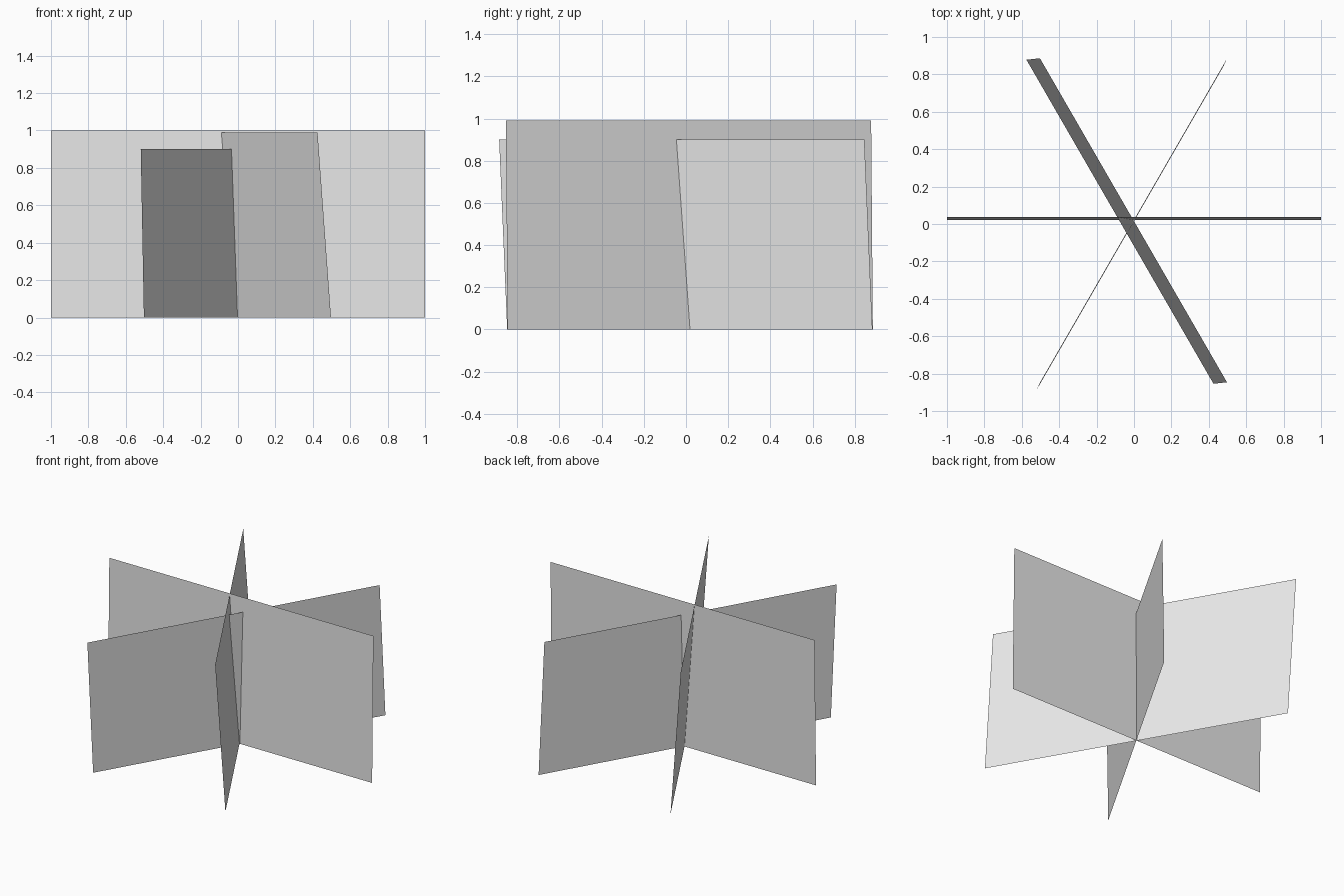
import bpy
import bmesh
from math import cos, sin, radians
from mathutils import Vector

cube = bpy.data.objects.get("Cube")
if cube:
    bpy.data.objects.remove(cube, do_unlink=True)

# One pale grey for every panel
grey = bpy.data.materials.new("pale_grey")
grey.use_nodes = True
colour = (0.8, 0.8, 0.8, 1)
grey.diffuse_color = colour
grey.node_tree.nodes["Principled BSDF"].inputs["Base Color"].default_value = colour


def panel(name, angle, lean, centre):
    """Thin upright sheet: base edge turned by angle, top edge moved by lean."""
    along = Vector((cos(radians(angle)), sin(radians(angle)), 0))
    centre, lean = Vector(centre), Vector(lean)
    bm = bmesh.new()
    corners = [centre - along, centre + along,
               centre + along + lean, centre - along + lean]
    bm.faces.new([bm.verts.new(c) for c in corners])
    mesh = bpy.data.meshes.new(name)
    bm.to_mesh(mesh)
    bm.free()
    mesh.materials.append(grey)
    obj = bpy.data.objects.new(name, mesh)
    bpy.context.collection.objects.link(obj)
    return obj


# Three sheets crossing on one centre point at the base
panel("cross_panel", 0, (0, 0.015, 1), (0, 0.022, 0))
panel("leaning_panel", -60, (-0.072, -0.008, 0.99), (-0.003, 0.02, 0))
panel("short_panel", 60, (-0.017, -0.038, 0.9), (-0.003, 0.018, 0))
